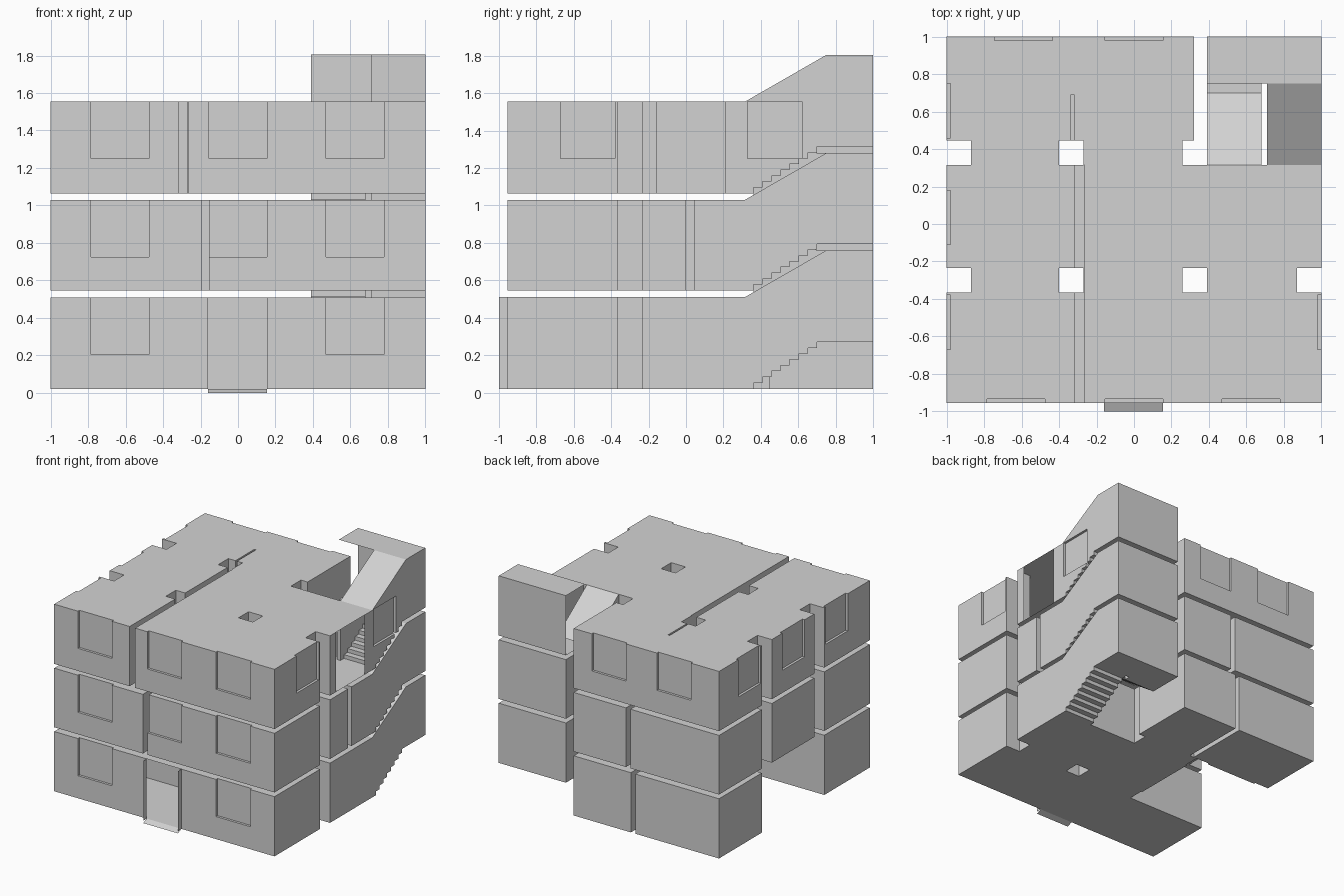
import bpy
import bmesh

cube = bpy.data.objects.get("Cube")
if cube:
    bpy.data.objects.remove(cube, do_unlink=True)

GREY = (0.65, 0.65, 0.65, 1)
plaster = bpy.data.materials.new("light_grey")
plaster.use_nodes = True
plaster.diffuse_color = GREY
plaster.node_tree.nodes["Principled BSDF"].inputs["Base Color"].default_value = GREY


def finish(name, bm):
    mesh = bpy.data.meshes.new(name)
    bm.to_mesh(mesh)
    bm.free()
    mesh.materials.append(plaster)
    obj = bpy.data.objects.new(name, mesh)
    bpy.context.collection.objects.link(obj)
    return obj


def inside(point, box, slack=0.001):
    return all(lo - slack <= p <= hi + slack for p, (lo, hi) in zip(point, box))


def shell(name, solids, voids, openings):
    """Hollow skin around (solids - voids), left open at the openings.
    Each box is a triple of (low, high) ranges in x, y and z."""
    cuts = [sorted({round(v, 4) for box in solids + voids + openings for v in box[a]})
            for a in range(3)]

    def filled(cell):
        if any(c < 0 or c >= len(cuts[a]) - 1 for a, c in enumerate(cell)):
            return False
        mid = [(cuts[a][c] + cuts[a][c + 1]) / 2 for a, c in enumerate(cell)]
        return (any(inside(mid, b, 0) for b in solids)
                and not any(inside(mid, b, 0) for b in voids))

    bm = bmesh.new()
    verts = {}

    def corner(key):
        if key not in verts:
            verts[key] = bm.verts.new([cuts[a][k] for a, k in enumerate(key)])
        return verts[key]

    cells = [(i, j, k) for i in range(len(cuts[0]) - 1)
             for j in range(len(cuts[1]) - 1) for k in range(len(cuts[2]) - 1)]
    for cell in filter(filled, cells):
        for axis in range(3):
            for side in (0, 1):
                near = list(cell)
                near[axis] += 2 * side - 1
                if filled(near):
                    continue
                u, v = (axis + 1) % 3, (axis + 2) % 3
                ring = []
                for du, dv in ((0, 0), (1, 0), (1, 1), (0, 1)):
                    key = list(cell)
                    key[axis] += side
                    key[u] += du
                    key[v] += dv
                    ring.append(corner(tuple(key)))
                if not side:
                    ring.reverse()
                centre = sum((w.co for w in ring), ring[0].co * 0) / 4
                if not any(inside(centre, b) for b in openings):
                    bm.faces.new(ring)
    return finish(name, bm)


def flight(name, profile, x_range):
    """Closed prism from a y-z profile."""
    bm = bmesh.new()
    face = bm.faces.new([bm.verts.new((x_range[0], y, z)) for y, z in profile])
    out = bmesh.ops.extrude_face_region(bm, geom=[face])["geom"]
    for v in out:
        if isinstance(v, bmesh.types.BMVert):
            v.co.x = x_range[1]
    bmesh.ops.recalc_face_normals(bm, faces=bm.faces)
    return finish(name, bm)


def open_ends(obj, ends):
    bm = bmesh.new()
    bm.from_mesh(obj.data)
    gone = [f for f in bm.faces if any(all(abs(v.co.y - e) < 0.001 for v in f.verts) for e in ends)]
    bmesh.ops.delete(bm, geom=gone, context="FACES")
    bm.to_mesh(obj.data)
    bm.free()


# Main dimensions
FRONT, BACK = -0.955, 1.0
HALL, TURN = 0.315, 0.75          # where the stairs start and where they turn
RISE, STEPS = 0.25, 8
NEAR, FAR = (-0.365, -0.235), (HALL, 0.445)   # the two rows of columns
RIGHT_FLIGHT, LEFT_FLIGHT, TOWER = (0.71, 1), (0.39, 0.68), (0.39, 1)
STOREYS = [(0.02, 0.51), (0.545, 1.03), (1.065, 1.555)]
NAMES = ["ground", "middle", "top"]
DEEP, HALF = 0.02, 0.155          # window recess and half width


def columns(z):
    spots = [((-1, -0.87), NEAR), ((-1, -0.87), FAR), ((-0.4, -0.27), NEAR),
             ((-0.4, -0.27), FAR), ((0.26, 0.39), NEAR), ((0.87, 1), NEAR),
             ((0.26, 0.32), FAR)]
    return [(x, y, z) for x, y in spots]


def around(c):
    return (c - HALF, c + HALF)


for level, (z0, z1) in enumerate(STOREYS):
    z = (z0, z1)
    pane = (z1 - 0.305, z1)
    solids = [((-1, 1), (FRONT, HALL), z), ((-1, 0.32), (HALL, BACK), z)]
    voids = columns(z)
    openings = [(RIGHT_FLIGHT, (HALL, HALL), z)]
    if level:
        openings.append((LEFT_FLIGHT, (HALL, HALL), z))

    # Front windows
    for c in (-0.63, 0, 0.625):
        if level or c:
            voids.append((around(c), (FRONT, FRONT + DEEP), pane))

    if level == 0:
        # Doorway, missing left room and rear partition
        door = (-0.16, HALF)
        solids.append((door, (-1, FRONT), z))
        openings += [(door, (-1, -1), z)]
        openings += [(door, (-1, FRONT), (h, h)) for h in z]
        voids += [((-1, -0.28), (NEAR[0], 0.43), z),
                  ((-0.24, -0.2), (FAR[1], BACK), z)]
    elif level == 1:
        # Partitions
        wall = (-0.195, -HALF)
        voids += [(wall, (FRONT, NEAR[0]), z), (wall, (FAR[1], BACK), z),
                  ((0.4, 1), (0, 0.045), z)]
    else:
        # Partitions, rear and side windows, opening in the right wall
        voids += [((-0.315, -0.265), (FRONT, HALL), z),
                  ((-0.335, -0.32), (HALL, 0.69), z)]
        voids += [(around(c), (BACK - DEEP, BACK), pane) for c in (-0.59, 0)]
        voids += [((-1, DEEP - 1), (c - 0.145, c + 0.145), pane)
                  for c in (-0.525, 0.035, 0.605)]
        voids.append(((1 - DEEP, 1), (-0.67, -0.38), pane))
        openings.append(((1, 1), (-HALF, 0.21), z))
    shell(NAMES[level] + "_storey", solids, voids, openings)

    # Right flight: stepped floor under a sloped ceiling
    treads = [0.36 + 0.34 * i / (STEPS - 1) for i in range(STEPS)]
    stair = [(HALL, z0)]
    for i, y in enumerate(treads):
        stair += [(y, z0 + RISE * i / STEPS), (y, z0 + RISE * (i + 1) / STEPS)]
    stair += [(TURN, z0 + RISE), (TURN, z1 + RISE), (HALL, z1)]
    right = flight(NAMES[level] + "_right_flight", stair, RIGHT_FLIGHT)
    if level == 2:
        # Stair window
        bpy.ops.mesh.primitive_cube_add(size=1, location=(1, 0.475, z1 - 0.1525))
        cutter = bpy.context.object
        cutter.scale = (2 * DEEP, 0.29, 0.305)
        cutter.hide_render = True
        cut = right.modifiers.new("window", "BOOLEAN")
        cut.object, cut.operation, cut.solver = cutter, "DIFFERENCE", "EXACT"
        bpy.context.view_layer.objects.active = right
        bpy.ops.object.modifier_apply(modifier="window")
        bpy.data.objects.remove(cutter, do_unlink=True)
    open_ends(right, (HALL, TURN))

    # Landing
    lz = (z0 + RISE, z1 + RISE)
    gaps = [(RIGHT_FLIGHT, (TURN, TURN), lz), (LEFT_FLIGHT, (TURN, TURN), lz)]
    if level == 2:
        gaps += [((0.39, 0.71), (TURN, TURN), lz), ((0.39, 0.39), (TURN, BACK), lz)]
    shell(NAMES[level] + "_landing", [(TOWER, (TURN, BACK), lz)], [], gaps)

    # Left flight up to the next storey
    if level < 2:
        n0, n1 = STOREYS[level + 1]
        stair = [(TURN, lz[0])]
        for i, y in enumerate(reversed(treads)):
            stair += [(y, lz[0] + (n0 - lz[0]) * (i + s) / STEPS) for s in (0, 1)]
        stair += [(HALL, n0), (HALL, n1), (treads[-1], lz[1]), (TURN, lz[1])]
        left = flight(NAMES[level] + "_left_flight", stair, LEFT_FLIGHT)
        open_ends(left, (HALL, TURN))

# Sloped threshold at the doorway
bm = bmesh.new()
bm.faces.new([bm.verts.new(p) for p in ((-0.16, -1, 0), (HALF, -1, 0),
                                        (HALF, FRONT, 0.02), (-0.16, FRONT, 0.02))])
finish("door_threshold", bm)
